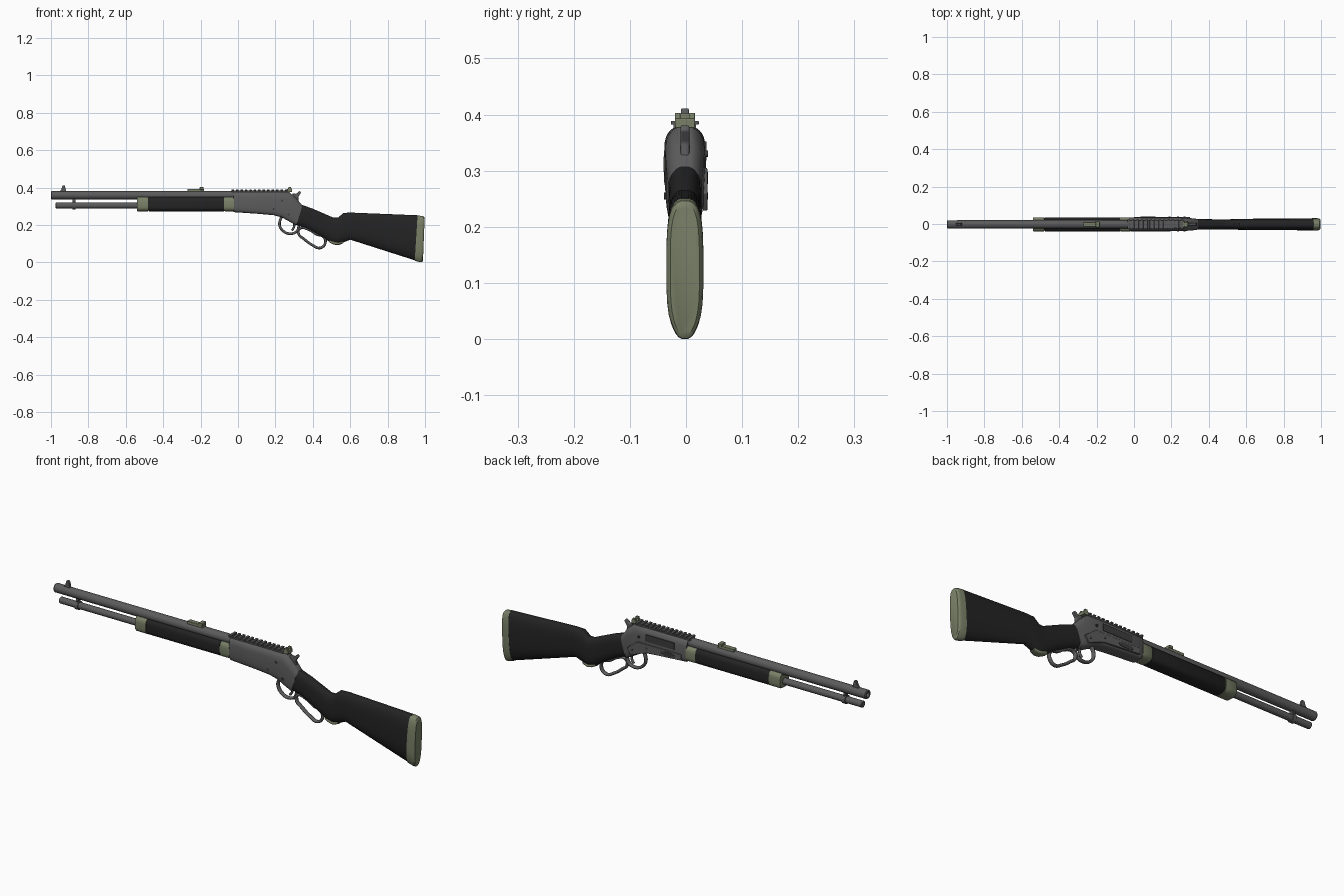
import bpy, bmesh, math
from mathutils import Vector

if "Cube" in bpy.data.objects:
    bpy.data.objects.remove(bpy.data.objects["Cube"])

MID = -0.002  # y of the centre plane


def material(name, rgb):
    m = bpy.data.materials.new(name)
    m.use_nodes = True
    m.diffuse_color = (*rgb, 1)
    m.node_tree.nodes["Principled BSDF"].inputs["Base Color"].default_value = (*rgb, 1)
    return m


STEEL = material("gunmetal grey", (0.105, 0.105, 0.105))
BLACK = material("matte black", (0.017, 0.017, 0.017))
GREEN = material("olive green", (0.19, 0.215, 0.135))
DARK = material("dark steel", (0.045, 0.045, 0.045))


def shade(ob, angle=35):
    bpy.ops.object.select_all(action="DESELECT")
    ob.select_set(True)
    bpy.context.view_layer.objects.active = ob
    bpy.ops.object.shade_smooth_by_angle(angle=math.radians(angle))


def finish(name, bm, mat, bevel=0):
    bmesh.ops.recalc_face_normals(bm, faces=bm.faces)
    me = bpy.data.meshes.new(name)
    bm.to_mesh(me)
    bm.free()
    me.materials.append(mat)
    ob = bpy.data.objects.new(name, me)
    bpy.context.collection.objects.link(ob)
    if bevel:
        mod = ob.modifiers.new("bevel", "BEVEL")
        mod.width, mod.segments = bevel, 2
    shade(ob)
    return ob


def skin(bm, rings, caps=True):
    for a, b in zip(rings, rings[1:]):
        for i in range(len(a)):
            j = (i + 1) % len(a)
            bm.faces.new((a[i], a[j], b[j], b[i]))
    if caps:
        bm.faces.new(rings[0])
        bm.faces.new(rings[-1])


def loft(name, mat, sections, power, low=0, high=0, n=32):
    """Rounded sections: top x, top z, bottom x, bottom z, half width."""
    bm = bmesh.new()
    rings = []
    for xt, zt, xb, zb, w in sections:
        ring = []
        for i in range(n):
            a = 2 * math.pi * (i + 0.5) / n
            c, s = math.cos(a), math.sin(a)
            v = math.copysign(abs(c) ** (2 / power), c)
            u = math.copysign(abs(s) ** (2 / power), s)
            u *= 1 - (high * v ** 4 if v > 0 else low * v ** 4)
            t = (v + 1) / 2
            ring.append(bm.verts.new((xb + (xt - xb) * t, MID + w * u, zb + (zt - zb) * t)))
        rings.append(ring)
    skin(bm, rings)
    return finish(name, bm, mat)


def lathe(name, mat, z, profile, n=24):
    """Turned part along x from (x, radius) pairs."""
    bm = bmesh.new()
    rings = [[bm.verts.new((x, MID + r * math.cos(2 * math.pi * i / n),
                            z + r * math.sin(2 * math.pi * i / n))) for i in range(n)]
             for x, r in profile]
    skin(bm, rings)
    return finish(name, bm, mat)


def plate(name, mat, outline, y0, y1, bevel=0.0):
    """Side outline in x, z extruded across y."""
    bm = bmesh.new()
    rings = [[bm.verts.new((x, y, z)) for x, z in outline] for y in (y0, y1)]
    skin(bm, rings)
    return finish(name, bm, mat, bevel)


def box(name, mat, x0, x1, z0, z1, half, bevel=0.0):
    return plate(name, mat, [(x0, z0), (x1, z0), (x1, z1), (x0, z1)], MID - half, MID + half, bevel)


def strap(name, mat, points, closed, thick=0.007, widen=1.5):
    """Smooth bent bar in the centre plane."""
    cu = bpy.data.curves.new(name, "CURVE")
    cu.dimensions, cu.bevel_depth, cu.bevel_resolution = "3D", thick, 2
    sp = cu.splines.new("BEZIER")
    sp.bezier_points.add(len(points) - 1)
    for p, (x, z) in zip(sp.bezier_points, points):
        p.co = (x, 0, z)
        p.handle_left_type = p.handle_right_type = "AUTO"
    sp.use_cyclic_u, sp.resolution_u, cu.use_fill_caps = closed, 6, True
    cu.materials.append(mat)
    ob = bpy.data.objects.new(name, cu)
    bpy.context.collection.objects.link(ob)
    ob.scale.y, ob.location.y = widen, MID
    bpy.ops.object.select_all(action="DESELECT")
    ob.select_set(True)
    bpy.context.view_layer.objects.active = ob
    bpy.ops.object.convert(target="MESH")
    shade(bpy.context.object, 50)


# Barrel and magazine tube
lathe("barrel", STEEL, 0.359, [(-0.95, 0.011), (-1, 0.012), (-1, 0.019), (-0.996, 0.022), (0, 0.023)])
lathe("magazine_tube", STEEL, 0.304, [(-0.975, 0.012), (-0.972, 0.016), (-0.5, 0.016)])
lathe("tube_band", STEEL, 0.304, [(-0.885, 0.015), (-0.885, 0.021), (-0.868, 0.021), (-0.868, 0.015)])
box("band_bridge", STEEL, -0.884, -0.869, 0.31, 0.345, 0.008)
lathe("band_screw", STEEL, 0.328, [(-0.88, 0.012), (-0.873, 0.012)], 12)

# Fore-end with coloured caps
FORE = [("forend_front_cap", GREEN, -0.541, -0.48, 0.038), ("forend_grip", BLACK, -0.48, -0.075, 0.037),
        ("forend_rear_cap", GREEN, -0.075, -0.022, 0.038)]
for name, mat, x0, x1, w in FORE:
    loft(name, mat, [(x0, 0.347, x0, 0.276, w - 0.003), (x0 + 0.005, 0.35, x0 + 0.005, 0.273, w),
                     (x1, 0.35, x1, 0.273, w)], 4, 0.15, 0.1)

# Receiver
loft("receiver", STEEL, [(-0.025, 0.376, -0.025, 0.272, 0.034), (-0.02, 0.379, -0.02, 0.268, 0.037),
                         (0.1, 0.379, 0.1, 0.26, 0.037), (0.2, 0.379, 0.19, 0.252, 0.037),
                         (0.272, 0.377, 0.235, 0.24, 0.036), (0.31, 0.345, 0.28, 0.215, 0.034),
                         (0.345, 0.303, 0.312, 0.198, 0.03)], 6, 0.1, 0.4)
plate("side_panel", STEEL, [(0, 0.275), (0.19, 0.262), (0.25, 0.24), (0.28, 0.228), (0.3, 0.26), (0.24, 0.305),
                            (0, 0.305)], 0.03, 0.038, 0.002)
plate("ejection_port", DARK, [(0.04, 0.318), (0.2, 0.318), (0.2, 0.352), (0.04, 0.352)], 0.03, 0.0365)
plate("loading_gate", DARK, [(0.075 + 0.04 * math.cos(a * math.pi / 8), 0.287 + 0.011 * math.sin(a * math.pi / 8))
                             for a in range(16)], 0.034, 0.0395)
for k, (x, z) in enumerate([(0.19, 0.285), (0.27, 0.255), (0.235, 0.33)]):
    ring = [(x + 0.006 * math.cos(a * math.pi / 6), z + 0.006 * math.sin(a * math.pi / 6)) for a in range(12)]
    plate(f"receiver_screw_{k + 1}", DARK, ring, -0.0395, 0.0395)

# Slotted top rail
box("rail_base", STEEL, -0.035, 0.265, 0.375, 0.383, 0.02)
for k in range(13):
    x = -0.035 + k * 0.0238
    box(f"rail_tooth_{k + 1}", STEEL, x, x + 0.0135, 0.382, 0.389, 0.025, 0.002)

# Sights
plate("front_sight", STEEL, [(-0.955, 0.376), (-0.918, 0.376), (-0.922, 0.395), (-0.926, 0.411), (-0.938, 0.411),
                             (-0.944, 0.392)], MID - 0.007, MID + 0.007, 0.002)
box("middle_sight_base", GREEN, -0.27, -0.182, 0.377, 0.392, 0.012, 0.002)
box("middle_sight_leaf", GREEN, -0.205, -0.184, 0.388, 0.402, 0.016, 0.002)
box("rear_sight_base", GREEN, 0.262, 0.29, 0.376, 0.393, 0.018, 0.002)
for side in (-1, 1):
    y = MID + side * 0.013
    plate("rear_sight_ear_" + ("right" if side < 0 else "left"), GREEN,
          [(0.267, 0.39), (0.286, 0.39), (0.284, 0.403), (0.27, 0.403)], y - 0.005, y + 0.005, 0.001)

# Hammer, trigger, guard and lever
plate("hammer", STEEL, [(0.285, 0.34), (0.325, 0.315), (0.322, 0.35), (0.337, 0.372), (0.33, 0.382), (0.31, 0.366),
                        (0.293, 0.37)], MID - 0.008, MID + 0.008, 0.003)
strap("trigger", STEEL, [(0.288, 0.235), (0.3, 0.205), (0.298, 0.185), (0.288, 0.17)], False, 0.006, 1.0)
strap("trigger_guard", STEEL, [(0.232, 0.245), (0.222, 0.2), (0.242, 0.167), (0.28, 0.153), (0.314, 0.166),
                               (0.328, 0.205)], False)
strap("lever_loop", STEEL, [(0.33, 0.18), (0.385, 0.172), (0.42, 0.15), (0.457, 0.137), (0.467, 0.105),
                            (0.44, 0.077), (0.395, 0.094), (0.35, 0.127), (0.325, 0.15)], True)

# Stock, butt pad and grip cap
loft("stock", BLACK, [(0.335, 0.31, 0.305, 0.202, 0.029), (0.4, 0.287, 0.36, 0.185, 0.028),
                      (0.46, 0.261, 0.43, 0.147, 0.027), (0.51, 0.239, 0.495, 0.106, 0.027),
                      (0.535, 0.24, 0.528, 0.097, 0.028), (0.565, 0.265, 0.556, 0.103, 0.029),
                      (0.61, 0.266, 0.6, 0.121, 0.03), (0.962, 0.252, 0.947, 0.01, 0.032)], 3, 0.3, 0.1)
loft("butt_pad", GREEN, [(0.96, 0.251, 0.945, 0.008, 0.033), (0.985, 0.248, 0.975, 0.0, 0.033),
                         (0.993, 0.246, 0.984, 0.001, 0.031), (0.998, 0.238, 0.989, 0.008, 0.026)], 3.5, 0.35, 0.1)
loft("grip_cap", GREEN, [(0.492, 0.122, 0.488, 0.106, 0.016), (0.515, 0.112, 0.512, 0.095, 0.02),
                         (0.538, 0.108, 0.535, 0.092, 0.02), (0.56, 0.114, 0.56, 0.1, 0.016)], 3)
